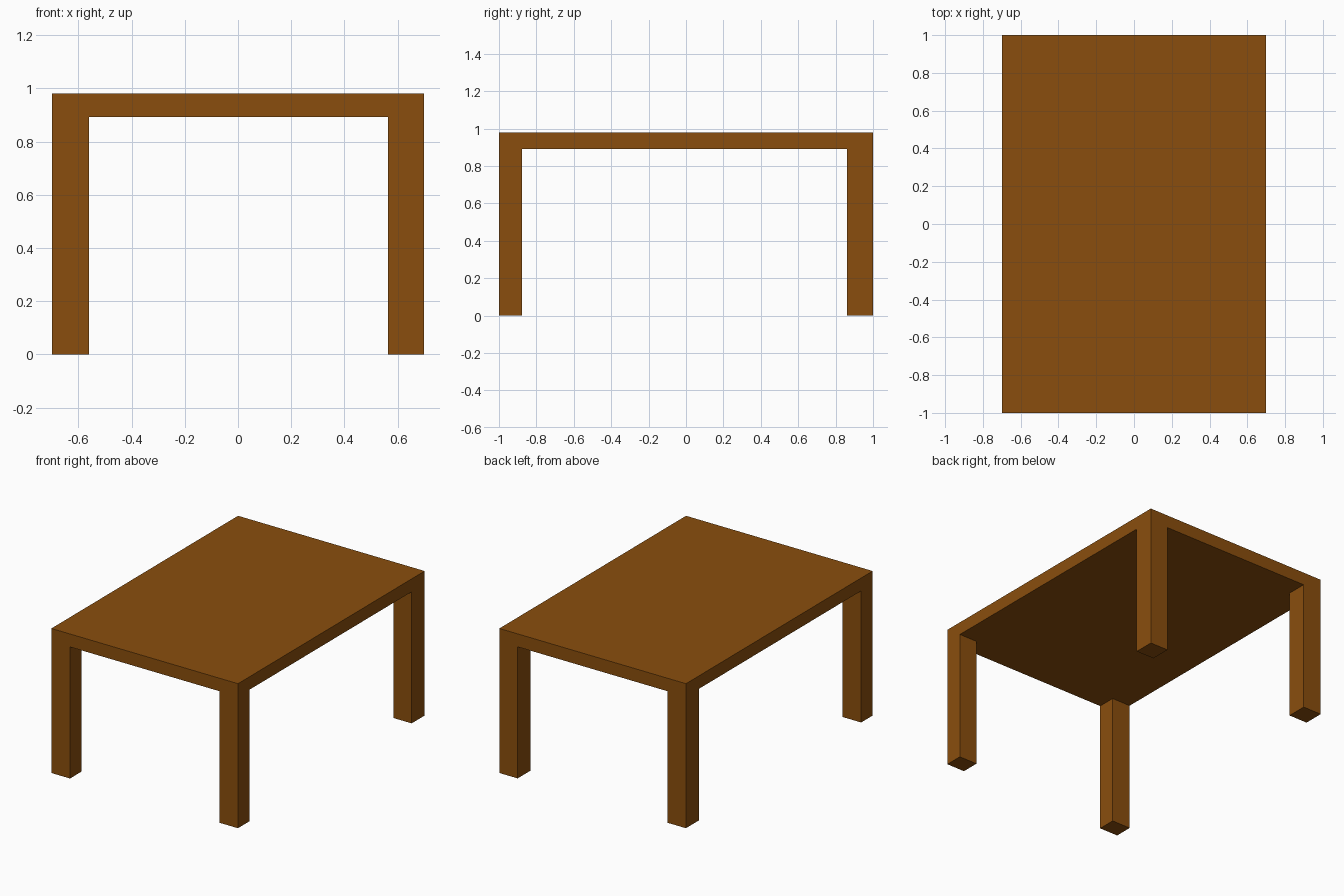
import bpy

if "Cube" in bpy.data.objects:
    bpy.data.objects.remove(bpy.data.objects["Cube"])

wood = bpy.data.materials.new("brown_wood")
wood.diffuse_color = (0.254, 0.076, 0.004, 1)
wood.use_nodes = True
wood.node_tree.nodes["Principled BSDF"].inputs["Base Color"].default_value = wood.diffuse_color

HALF_X, HALF_Y = 0.70, 1.00
UNDERSIDE, TOP = 0.892, 0.98


def box(name, x0, x1, y0, y1, z0, z1):
    bpy.ops.mesh.primitive_cube_add(size=1)
    ob = bpy.context.object
    ob.name = name
    lo, hi = (x0, y0, z0), (x1, y1, z1)
    for v in ob.data.vertices:
        v.co = [h if c > 0 else l for c, l, h in zip(v.co, lo, hi)]
    ob.data.materials.append(wood)
    return ob


# Table top slab
box("table_top", -HALF_X, HALF_X, -HALF_Y, HALF_Y, UNDERSIDE, TOP)

# Corner legs, flush with the outer edges of the top
sides = {"left": (-HALF_X, -0.56), "right": (0.563, HALF_X)}
ends = {"front": (-HALF_Y, -0.877), "back": (0.861, HALF_Y)}
for end, ys in ends.items():
    for side, xs in sides.items():
        box(f"{end}_{side}_leg", *xs, *ys, 0, UNDERSIDE)
